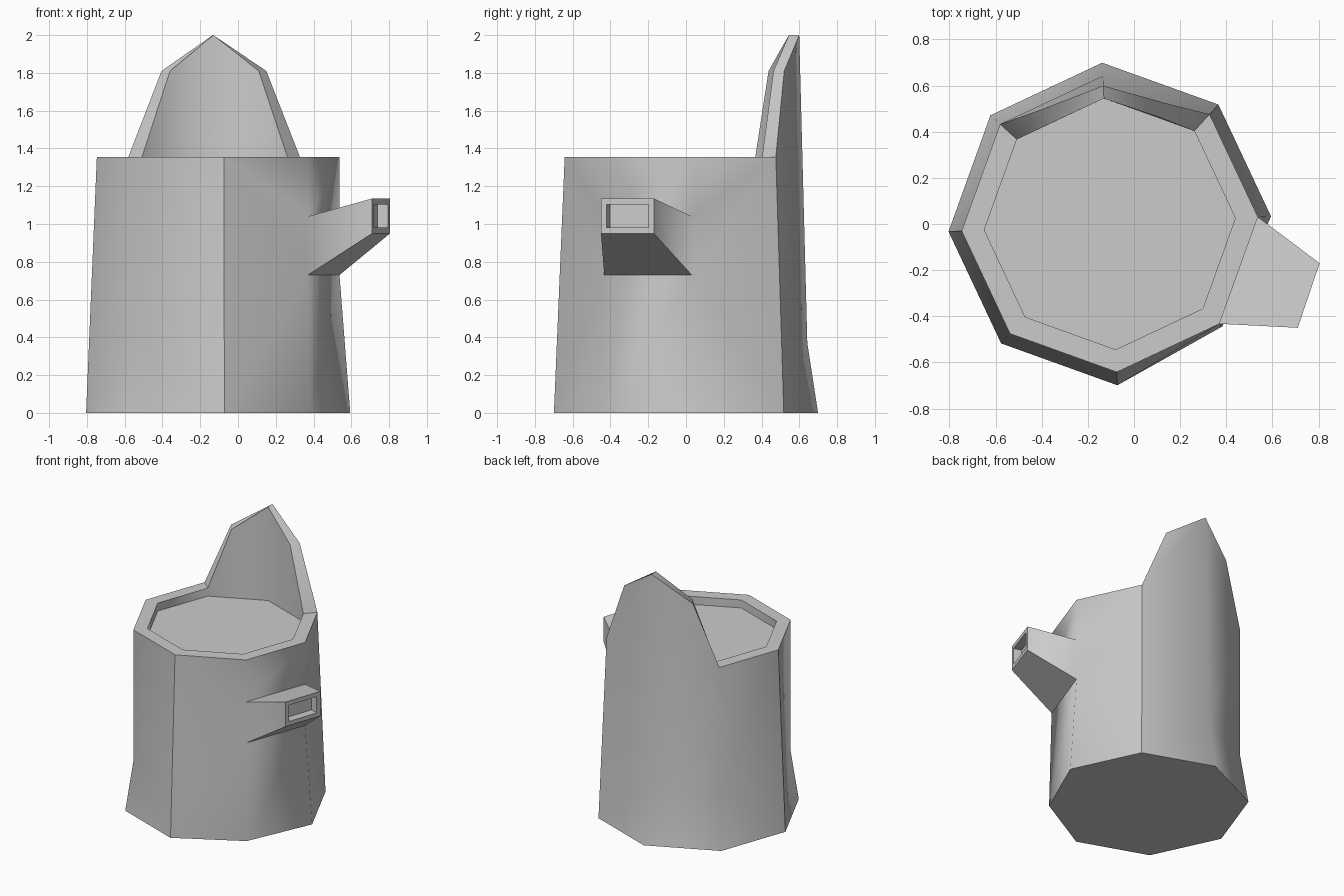
import bpy, bmesh, math
from mathutils import Vector

if "Cube" in bpy.data.objects:
    bpy.data.objects.remove(bpy.data.objects["Cube"])

CX, N = -0.105, 8
bm = bmesh.new()


def vert(x, y, z):
    return bm.verts.new((x, y, z))


def ring_point(k, r, z):
    a = math.radians(2.7 + 45 * k)
    return vert(CX + r * math.cos(a), r * math.sin(a), z)


# Corner columns of the trunk, from the ground to the rim
RIM, TIP, R_TOP = 1.355, 2.0, 0.643
columns = []
for k in range(N):
    col = [ring_point(k, 0.66 if k == 7 else 0.70, 0)]
    if k in (2, 3, 5):                      # flared foot
        col.append(ring_point(k, R_TOP, 0.37))
    if k in (0, 7):                         # branch root
        col += [ring_point(k, R_TOP, 0.73), ring_point(k, R_TOP, 1.04)]
    col.append(ring_point(k, 0.60, TIP) if k == 2 else ring_point(k, R_TOP, RIM))
    columns.append(col)

# Inner edge of the rim and sunken floor
inner = [ring_point(k, 0.545, TIP if k == 2 else RIM) for k in range(N)]
floor = [ring_point(k, 0.545, RIM - 0.06) for k in range(N)]

# Shoulders of the tall splinter at the back: outer and inner point
shoulder = {1: (vert(0.15, 0.52, 1.81), vert(0.11, 0.463, 1.81)),
            2: (vert(-0.405, 0.495, 1.81), vert(-0.36, 0.437, 1.81))}

# Trunk sides, rim and inner wall
for k in range(N):
    j = (k + 1) % N
    a, b = columns[k], columns[j]
    mid = shoulder.get(k)
    if k == 7:
        bm.faces.new((a[0], b[0], b[1], a[1]))
        bm.faces.new((a[2], b[2], b[3], a[3]))
    else:
        top = [mid[0]] if mid else []
        bm.faces.new([a[0]] + b + top + a[:0:-1])
    if mid:
        bm.faces.new((a[-1], mid[0], mid[1], inner[k]))
        bm.faces.new((mid[0], b[-1], inner[j], mid[1]))
        bm.faces.new((floor[j], floor[k], inner[k], mid[1], inner[j]))
    else:
        bm.faces.new((a[-1], b[-1], inner[j], inner[k]))
        bm.faces.new((floor[j], floor[k], inner[k], inner[j]))
bm.faces.new(floor)
bm.faces.new([c[0] for c in reversed(columns)])

# Broken-off branch with a hollow end
a, b = columns[7], columns[0]
root = [a[1], b[1], b[2], a[2]]
end = [vert(0.71, -0.45, 0.95), vert(0.805, -0.17, 0.95),
       vert(0.805, -0.17, 1.135), vert(0.71, -0.45, 1.135)]
mid = sum((v.co for v in end), Vector()) / 4
hole = [bm.verts.new(mid + Vector(((v.co.x - mid.x) * 0.79,
                                   (v.co.y - mid.y) * 0.79,
                                   (v.co.z - mid.z) * 0.66))) for v in end]
back = [bm.verts.new(v.co + Vector((-0.057, 0.019, 0))) for v in hole]
for lo, hi in ((root, end), (end, hole), (hole, back)):
    for i in range(4):
        j = (i + 1) % 4
        bm.faces.new((lo[i], lo[j], hi[j], hi[i]))
bm.faces.new(back)

bmesh.ops.recalc_face_normals(bm, faces=bm.faces[:])
bmesh.ops.triangulate(bm, faces=[f for f in bm.faces if len(f.verts) > 4])

mesh = bpy.data.meshes.new("tree_stump")
bm.to_mesh(mesh)
bm.free()
stump = bpy.data.objects.new("tree_stump", mesh)
bpy.context.collection.objects.link(stump)

# Rounded bark with crisp rim and base
bpy.context.view_layer.objects.active = stump
stump.select_set(True)
bpy.ops.object.shade_smooth_by_angle(angle=math.radians(52))
